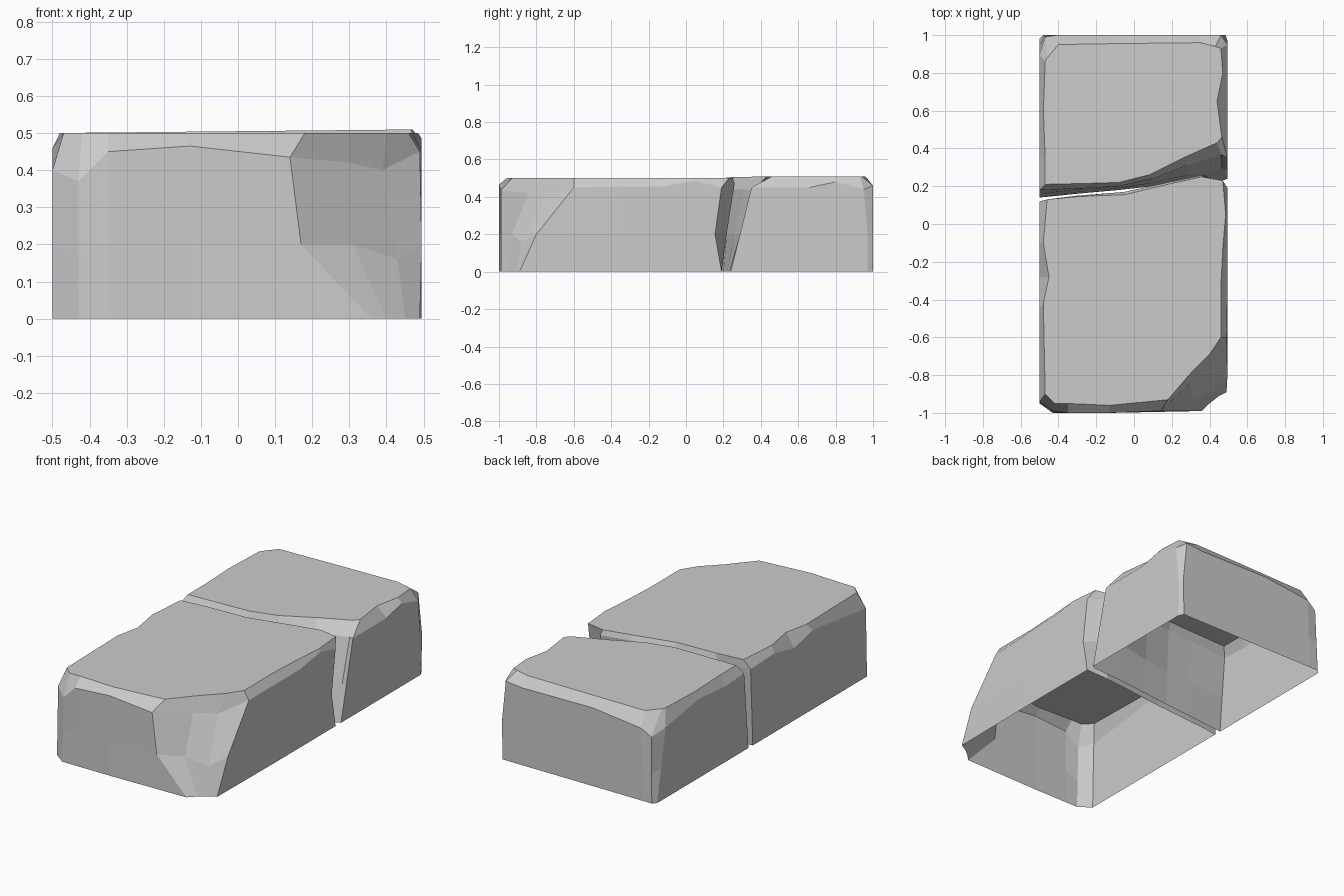
import bpy, bmesh
from mathutils import Vector


def stone_half(name, columns, mids, rise):
    """Skin an open-bottomed shell from columns of (base xy, shoulder xyz, top xy)."""
    bm = bmesh.new()
    rings = [[], [], [], []]
    for i, (bx, by, sx, sy, sz, tx, ty) in enumerate(columns):
        base, shoulder = Vector((bx, by, 0)), Vector((sx, sy, sz))
        mid = Vector(mids[i]) if i in mids else base.lerp(shoulder, 0.45)
        top = Vector((tx, ty, 0.5 + rise * (tx + 0.5)))
        for ring, co in zip(rings, (base, mid, shoulder, top)):
            ring.append(bm.verts.new(co))
    n = len(columns)
    for low, high in zip(rings, rings[1:]):
        for i in range(n):
            j = (i + 1) % n
            bm.faces.new((low[i], low[j], high[j], high[i]))
    bm.faces.new(rings[-1])
    mesh = bpy.data.meshes.new(name)
    bm.to_mesh(mesh)
    bm.free()
    obj = bpy.data.objects.new(name, mesh)
    bpy.context.collection.objects.link(obj)
    return obj


# Front half: large chipped corner at front right, wavy broken back edge
front = [
    (-.43, -1, -.43, -.99, .37, -.42, -.95),
    (-.35, -1, -.35, -1, .45, -.35, -.95),
    (-.13, -1, -.13, -1, .465, -.13, -.96),
    (.36, -.99, .14, -.99, .435, .18, -.93),
    (.40, -.95, .30, -.84, .42, .30, -.79),
    (.45, -.91, .39, -.74, .40, .40, -.69),
    (.49, -.89, .49, -.60, .45, .46, -.60),
    (.495, -.35, .495, -.35, .455, .46, -.33),
    (.495, -.13, .495, -.13, .455, .47, -.13),
    (.495, .03, .495, .05, .485, .485, .05),
    (.495, .19, .495, .19, .45, .47, .23),
    (.35, .185, .37, .26, .47, .36, .25),
    (.20, .17, .20, .225, .47, .20, .215),
    (-.05, .14, -.05, .17, .47, -.05, .155),
    (-.30, .12, -.30, .15, .46, -.30, .145),
    (-.50, .10, -.50, .12, .45, -.46, .13),
    (-.50, -.08, -.50, -.10, .46, -.48, -.10),
    (-.50, -.27, -.50, -.28, .42, -.45, -.28),
    (-.50, -.45, -.50, -.45, .46, -.48, -.42),
    (-.50, -.95, -.50, -.94, .40, -.47, -.90),
]
front_mids = {3: (.17, -.99, .20), 4: (.31, -.93, .20), 5: (.43, -.88, .16),
              6: (.495, -.80, .20), 10: (.495, .155, .20)}
stone_half("front_stone_half", front, front_mids, 0)

# Back half: sloping broken front edge, worn rim along the other sides
back = [
    (-.50, .14, -.50, .18, .45, -.47, .21),
    (-.25, .165, -.25, .19, .46, -.25, .215),
    (-.08, .18, -.08, .20, .46, -.08, .22),
    (.10, .20, .10, .24, .44, .08, .26),
    (.30, .22, .28, .31, .44, .26, .35),
    (.47, .23, .46, .37, .44, .44, .43),
    (.495, .24, .495, .35, .45, .465, .46),
    (.495, .65, .495, .66, .45, .44, .65),
    (.495, .78, .495, .80, .48, .47, .80),
    (.495, .97, .495, .95, .44, .46, .93),
    (.48, 1, .46, 1, .46, .43, .94),
    (.35, 1, .35, 1, .45, .35, .96),
    (-.10, 1, -.10, 1, .455, -.10, .955),
    (-.42, 1, -.41, 1, .42, -.40, .95),
    (-.48, 1, -.47, .99, .38, -.46, .88),
    (-.50, .98, -.50, .90, .41, -.47, .86),
    (-.50, .60, -.50, .60, .46, -.48, .60),
    (-.50, .35, -.50, .35, .44, -.47, .35),
]
back_mids = {9: (.495, .97, .22), 10: (.485, 1, .22)}
stone_half("back_stone_half", back, back_mids, 0.01)
